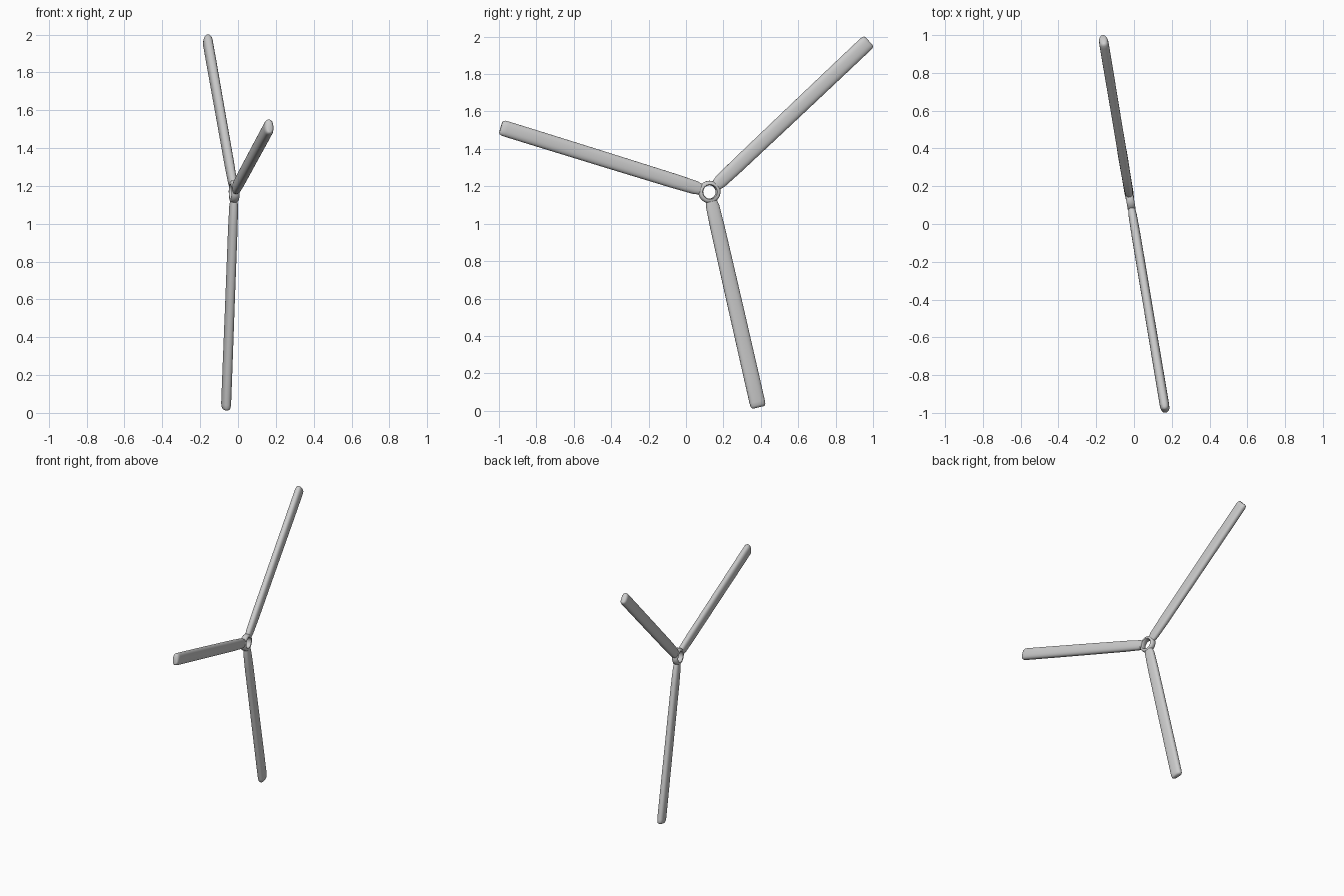
import bpy, bmesh, math
from mathutils import Matrix, Vector

if "Cube" in bpy.data.objects:
    bpy.data.objects.remove(bpy.data.objects["Cube"])

YAW = math.radians(9.5)
# local frame: X along the rotor plane, Y its normal, Z up; origin at the hub
FRAME = (Matrix.Translation((-0.02, 0.125, 1.17))
         @ Matrix.Rotation(math.pi / 2 + YAW, 4, 'Z'))


def loft(name, rings, matrix, cap):
    """Skin a list of closed rings; cap the ends or join last to first."""
    bm = bmesh.new()
    rows = [[bm.verts.new(p) for p in ring] for ring in rings]
    pairs = list(zip(rows, rows[1:]))
    if cap:
        bm.faces.new(rows[0])
        bm.faces.new(rows[-1])
    else:
        pairs.append((rows[-1], rows[0]))
    for a, b in pairs:
        for i in range(len(a)):
            j = (i + 1) % len(a)
            bm.faces.new((a[i], a[j], b[j], b[i]))
    bmesh.ops.recalc_face_normals(bm, faces=bm.faces)
    mesh = bpy.data.meshes.new(name)
    bm.to_mesh(mesh)
    bm.free()
    obj = bpy.data.objects.new(name, mesh)
    bpy.context.collection.objects.link(obj)
    obj.matrix_world = matrix
    bpy.context.view_layer.objects.active = obj
    obj.select_set(True)
    bpy.ops.object.shade_smooth_by_angle(angle=math.radians(50))
    obj.select_set(False)
    return obj


def power(v, e):
    return math.copysign(abs(v) ** e, v)


def section(r, thick, width, n=28):
    """Rounded, slightly flattened blade section at radius r."""
    return [(r, thick * power(math.cos(t), 0.8), width * power(math.sin(t), 0.8))
            for t in (2 * math.pi * i / n for i in range(n))]


# three blades: radius, half thickness, half width, with a rounded tip
STATIONS = [(0.043, 0.018, 0.028), (0.08, 0.022, 0.036), (0.2, 0.024, 0.039),
            (0.6, 0.024, 0.041), (1.0, 0.025, 0.042), (1.15, 0.025, 0.042),
            (1.168, 0.023, 0.041), (1.178, 0.018, 0.037), (1.182, 0.010, 0.031)]
for k, angle in enumerate((43, 163, 283)):
    loft(f"blade_{k + 1}", [section(*s) for s in STATIONS],
         FRAME @ Matrix.Rotation(-math.radians(angle), 4, 'Y'), True)

# hub ring with an open bore
PROFILE = [(0.036, -0.016), (0.040, -0.021), (0.050, -0.021), (0.058, -0.014),
           (0.060, 0.0), (0.058, 0.014), (0.050, 0.021), (0.040, 0.021), (0.036, 0.016)]
SEG = 40
loft("hub_ring", [[(r * math.cos(t), d, r * math.sin(t)) for r, d in PROFILE]
                  for t in (2 * math.pi * i / SEG for i in range(SEG))], FRAME, False)
